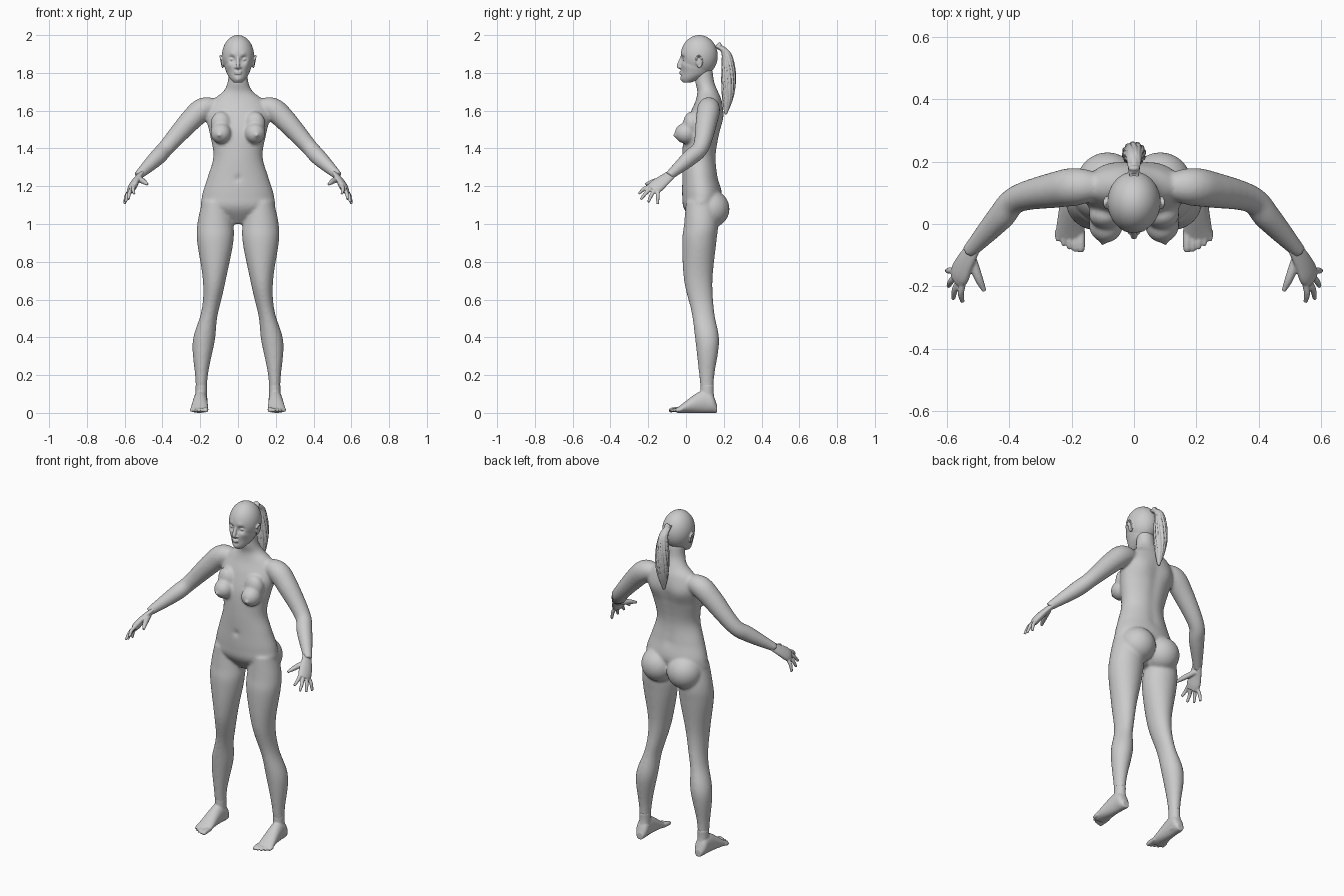
import bpy, bmesh, math
from mathutils import Vector, Matrix

if "Cube" in bpy.data.objects:
    bpy.data.objects.remove(bpy.data.objects["Cube"])

shade = (.6, .6, .6, 1)
grey = bpy.data.materials.new("plain grey")
grey.use_nodes = True
grey.diffuse_color = shade
grey.node_tree.nodes["Principled BSDF"].inputs["Base Color"].default_value = shade


def spline(stations, steps=8):
    """Smooth curve through tuples of any length."""
    points = [Vector(station) for station in stations]
    first = points[0] * 2 - points[1]
    last = points[-1] * 2 - points[-2]
    points = [first, *points, last]
    curve = []
    for before, start, end, after in zip(points, points[1:], points[2:], points[3:]):
        leave, arrive = (end - before) / 2, (after - start) / 2
        for step in range(steps):
            t = step / steps
            ease = t * t * (3 - 2 * t)
            curve.append(start.lerp(end, ease) + leave * t * (1 - t) ** 2 - arrive * t * t * (1 - t))
    return curve + [points[-2]]


def circle(count):
    """Cosine and sine pairs around a circle."""
    angles = [math.tau * i / count for i in range(count)]
    return [(math.cos(angle), math.sin(angle)) for angle in angles]


def loft(bm, rings):
    """Skin a list of rings and close both ends."""
    loops = [[bm.verts.new(point) for point in ring] for ring in rings]
    for lower, upper in zip(loops, loops[1:]):
        for i in range(len(lower)):
            bm.faces.new((lower[i - 1], lower[i], upper[i], upper[i - 1]))
    bm.faces.new(loops[0])
    bm.faces.new(loops[-1])


def slices(bm, stations, side=1, centre=lambda z: 0):
    """Level oval sections given by height, half width, front and back."""
    rings = []
    for z, width, front, back in spline(stations):
        middle, depth = (front + back) / 2, (back - front) / 2
        rings.append([(side * (centre(z) + width * c), middle + depth * s, z) for c, s in circle(64)])
    loft(bm, rings)


def tube(bm, stations, side=1, across=(1, 0, 0), flat=1.0):
    """Sections square to a path given by position and radius."""
    path = spline(stations)
    rings = []
    for k, point in enumerate(path):
        run = path[min(k + 1, len(path) - 1)].xyz - path[max(k - 1, 0)].xyz
        run.normalize()
        wide = Vector(across)
        wide = (wide - run * wide.dot(run)).normalized()
        thick = run.cross(wide) * flat
        ring = [point.xyz + (wide * c + thick * s) * point[3] for c, s in circle(24)]
        rings.append([(side * spot.x, spot.y, spot.z) for spot in ring])
    loft(bm, rings)


def blob(bm, centre, radii, side=1):
    """Ellipsoid, mirrored when side is negative."""
    x, y, z = centre
    matrix = Matrix.Translation((side * x, y, z)) @ Matrix.Diagonal((*radii, 1))
    bmesh.ops.create_uvsphere(bm, u_segments=64, v_segments=40, radius=1, matrix=matrix)


def sculpt(bm, centre, radius, push):
    """Push the surface softly along y, alike on the left and the right."""
    for vert in bm.verts:
        mirrored = Vector((abs(vert.co.x), vert.co.y, vert.co.z))
        distance = (mirrored - Vector(centre)).length / radius
        vert.co.y += push * math.exp(-distance * distance)


def finish(name, bm, voxel, rounds):
    """Fuse the overlapping pieces of a part into one smooth skin."""
    bmesh.ops.recalc_face_normals(bm, faces=bm.faces)
    mesh = bpy.data.meshes.new(name)
    bm.to_mesh(mesh)
    bm.free()
    mesh.materials.append(grey)
    part = bpy.data.objects.new(name, mesh)
    bpy.context.collection.objects.link(part)
    fuse = part.modifiers.new("fuse", "REMESH")
    fuse.mode = "VOXEL"
    fuse.voxel_size = voxel
    fuse.use_smooth_shade = True
    soften = part.modifiers.new("soften", "SMOOTH")
    soften.iterations = rounds


def leg_centre(z):
    """Thighs hang straight, then the shins step outward at the knee."""
    return .12 + .075 / (1 + math.exp((z - .5) / .08))


# Torso and neck
body = bmesh.new()
slices(body, [
    (1, .03, .05, .11), (1.08, .18, -.01, .16), (1.15, .19, -.02, .19), (1.25, .16, -.02, .17),
    (1.36, .13, -.02, .16), (1.48, .15, -.01, .18), (1.58, .17, .02, .2), (1.65, .14, .05, .19),
    (1.7, .08, .06, .17), (1.75, .055, .05, .15), (1.82, .05, .05, .14)])
for step in range(8):
    sculpt(body, (0, .18, 1.25 + step / 20), .03, -.006)      # spine groove
sculpt(body, (.09, .19, 1.55), .05, .008)                     # shoulder blades
sculpt(body, (0, -.02, 1.24), .014, .012)                     # navel

# Limbs, buttocks and breasts
palm_line = Vector((-.4, -.8, .4))
for side in (1, -1):
    slices(body, [
        (1.12, .07, 0, .16), (1, .095, -.01, .17), (.9, .095, -.02, .16), (.7, .06, -.01, .14),
        (.53, .045, .03, .15), (.38, .058, .05, .175), (.2, .034, .07, .15), (.1, .029, .08, .145),
        (.03, .03, .08, .155)], side, leg_centre)
    blob(body, (.085, .13, 1.08), (.1, .1, .1), side)
    blob(body, (.09, 0, 1.48), (.055, .06, .055), side)
    blob(body, (.09, .03, 1.53), (.055, .045, .065), side)
    blob(body, (.1, -.06, 1.47), (.01, .01, .01), side)
    tube(body, [
        (.1, .12, 1.62, .04), (.18, .12, 1.61, .06), (.25, .11, 1.55, .058), (.375, .08, 1.41, .044),
        (.43, .02, 1.35, .043), (.53, -.09, 1.255, .024)], side, palm_line)
finish("body", body, .0075, 8)

# Hands: flattened palm, four fingers and a thumb
hands = bmesh.new()
knuckles = Vector((.563, -.173, 1.187))
fingertips = [(.55, -.25, 1.16), (.58, -.24, 1.13), (.595, -.2, 1.115), (.6, -.15, 1.105)]
for side in (1, -1):
    tube(hands, [(.51, -.07, 1.27, .026), (.54, -.12, 1.23, .036), (.557, -.157, 1.2, .042),
                 (.566, -.18, 1.18, .036)], side, palm_line, .5)
    for k, tip in enumerate(fingertips):
        root = knuckles + palm_line * (.03 - k / 50)
        bend = root.lerp(Vector(tip), .5) + Vector((.005, 0, .005))
        tube(hands, [(*root, .011), (*bend, .01), (*tip, .007)], side, palm_line)
    tube(hands, [(.525, -.1, 1.24, .016), (.5, -.17, 1.225, .014), (.48, -.215, 1.21, .007)], side, (0, 0, 1))
finish("hands", hands, .0036, 3)

# Feet: each section rests on the ground, with toes in a row
feet = bmesh.new()
for side in (1, -1):
    sole = [(.165, .02, .04), (.14, .035, .1), (.1, .037, .12), (.05, .04, .1), (-.03, .047, .04), (-.05, .042, .025)]
    rings = []
    for y, width, height in spline(sole):
        middle = .2 - y / 20
        rings.append([(side * (middle + width * c + .003), y, height * (1 + s) / 2) for c, s in circle(32)])
    loft(feet, rings)
    slices(feet, [(.02, .03, .08, .16), (.1, .03, .077, .147), (.15, .03, .077, .147)], side, leg_centre)
    for toe in range(5):
        x = .17 + toe * .0187
        tip = toe * toe / 450 - .09
        thick = .013 if toe == 0 else .0095
        tube(feet, [(x, -.02, .02, thick), (x, tip + .02, .016, thick), (x, tip, .011, thick * .7)], side)
finish("feet", feet, .0042, 4)

# Head: cranium and jaw, then the features
head = bmesh.new()
blob(head, (0, .07, 1.89), (.085, .098, .11))
slices(head, [(1.75, .025, -.015, .03), (1.77, .043, -.025, .08), (1.8, .06, -.026, .13),
              (1.85, .073, -.027, .15), (1.93, .06, -.01, .15)])
sculpt(head, (.032, -.02, 1.874), .017, .016)       # eye sockets
sculpt(head, (.03, -.02, 1.897), .014, -.005)       # brows
sculpt(head, (.045, -.005, 1.845), .02, -.006)      # cheeks
sculpt(head, (0, -.02, 1.765), .016, -.006)         # chin
tube(head, [(0, -.02, 1.885, .008), (0, -.03, 1.86, .01), (0, -.038, 1.835, .011), (0, -.024, 1.824, .007)])
for lip in (1.805, 1.796):
    blob(head, (0, -.024, lip), (.02, .011, .005))
for side in (1, -1):
    blob(head, (.032, -.003, 1.872), (.015, .013, .009), side)
    blob(head, (.013, -.027, 1.829), (.007, .008, .006), side)
    # Ear: a raised rim around a shallow shell
    blob(head, (.082, .066, 1.858), (.007, .014, .026), side)
    rim = []
    for step in range(9):
        angle = step * .6 - 1.9
        rim.append((.088 + .006 * math.sin(angle), .068 + .016 * math.cos(angle), 1.86 + .03 * math.sin(angle), .005))
    tube(head, rim, side)
finish("head", head, .0035, 3)

# Ponytail: a core wrapped in twisting strands, tied at the root
hair = bmesh.new()
lock = [(0, .16, 1.945, .014), (0, .21, 1.91, .021), (0, .224, 1.83, .031),
        (0, .225, 1.74, .033), (0, .22, 1.66, .024), (0, .21, 1.58, .006)]
tube(hair, [(x, y, z, radius * .85) for x, y, z, radius in lock])
for c, s in circle(12):
    turn = math.atan2(s, c)
    strand = []
    for k, (x, y, z, radius) in enumerate(lock):
        angle = turn + k / 4
        strand.append((x + radius * math.cos(angle), y + radius * math.sin(angle), z, radius / 5))
    tube(hair, strand)
blob(hair, (0, .178, 1.943), (.019, .011, .019))
finish("ponytail", hair, .0035, 1)
